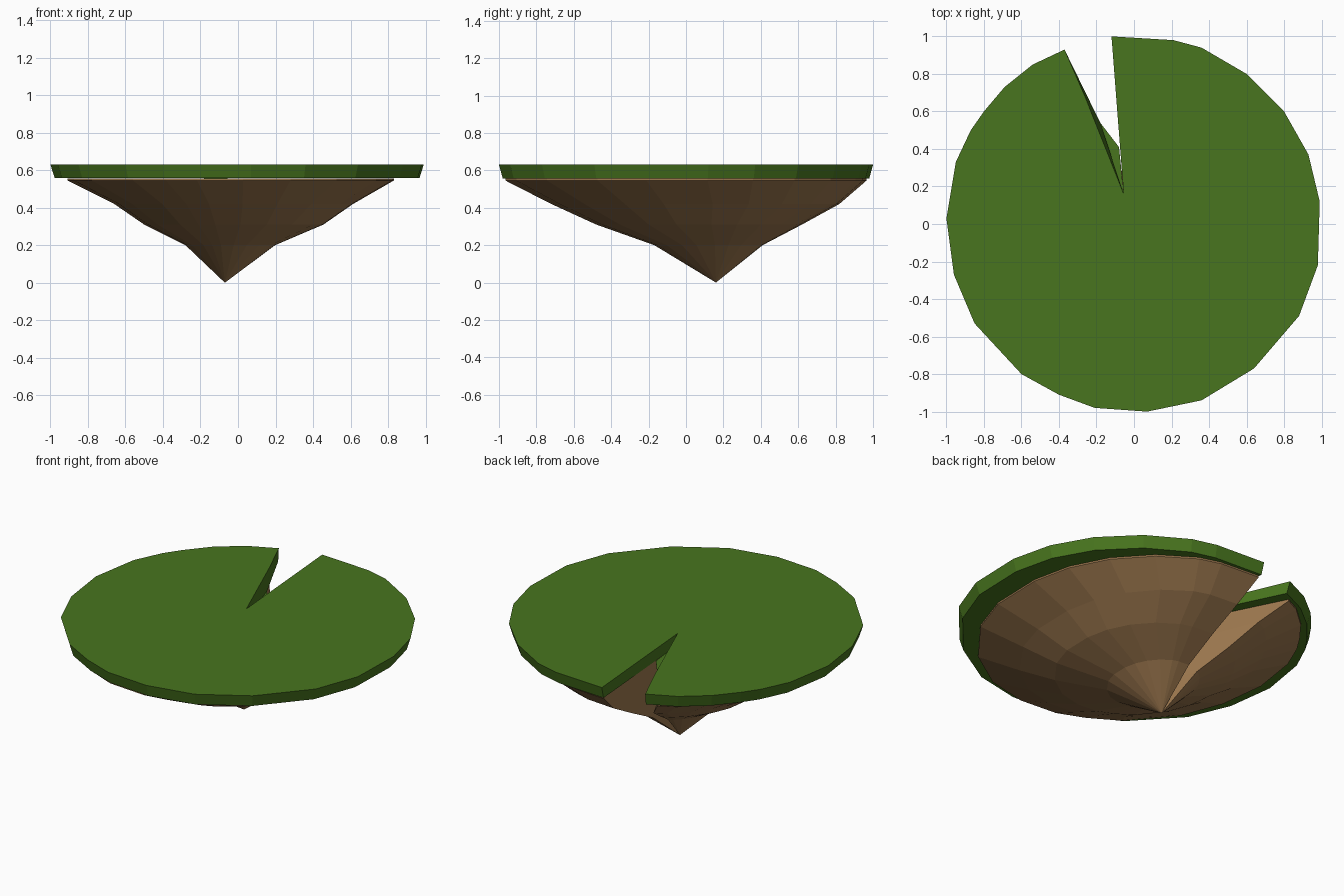
import bpy, bmesh

if "Cube" in bpy.data.objects:
    bpy.data.objects.remove(bpy.data.objects["Cube"])


def material(name, rgb):
    m = bpy.data.materials.new(name)
    m.diffuse_color = (*rgb, 1)
    m.use_nodes = True
    m.node_tree.nodes["Principled BSDF"].inputs["Base Color"].default_value = m.diffuse_color
    return m


grass_green = material("grass green", (0.065, 0.178, 0.013))
earth_brown = material("earth brown", (0.34, 0.19, 0.078))

AXIS = (-0.055, 0.16)  # inner end of the split, above the tip

# Rim outline seen from above, clockwise from one side of the split to the other
OUTLINE = [(-.12, 1), (.21, .98), (.36, .94), (.6, .8), (.8, .6), (.93, .37),
           (.99, .12), (.98, -.22), (.88, -.49), (.64, -.77), (.36, -.94),
           (.07, -1), (-.21, -.98), (-.4, -.91), (-.6, -.8), (-.85, -.53),
           (-.96, -.27), (-1, .03), (-.95, .33), (-.87, .5), (-.8, .6),
           (-.69, .73), (-.54, .85), (-.37, .93)]
# The earth's split is slightly wider than the grass's
EARTH = [(-.085, 1)] + OUTLINE[1:-1] + [(-.43, .90)]


def ring(cx, cy, rx, ry, z, outline=EARTH, inner=()):
    """Scaled outline, closed through the split's inner points."""
    pts = [(cx + rx * x, cy + ry * y) for x, y in outline]
    return [(x, y, z) for x, y in pts + list(inner) + [AXIS]]


def finish(name, bm, mat):
    bmesh.ops.recalc_face_normals(bm, faces=bm.faces)
    me = bpy.data.meshes.new(name)
    bm.to_mesh(me)
    bm.free()
    me.materials.append(mat)
    bpy.context.collection.objects.link(bpy.data.objects.new(name, me))


def loft(name, rings, mat, tip=None):
    bm = bmesh.new()
    levels = [[bm.verts.new(p) for p in r] for r in rings]
    n = len(levels[0])
    for a, b in zip(levels, levels[1:]):
        for i in range(n):
            j = (i + 1) % n
            bm.faces.new((a[i], a[j], b[j], b[i]))
    caps = [levels[-1]]
    if tip:
        t = bm.verts.new(tip)
        for i in range(n):
            bm.faces.new((t, levels[0][i], levels[0][(i + 1) % n]))
    else:
        caps.append(levels[0])
    # flat caps fan out from the inner end of the split
    for c in caps:
        for i in range(n - 2):
            bm.faces.new((c[-1], c[i], c[i + 1]))
    finish(name, bm, mat)


# Grass slab with the wedge-shaped split
loft("grass_top", [ring(0, 0, .977, .98, .557, OUTLINE, [(-.18, .54)]),
                   ring(0, 0, 1, 1, .63, OUTLINE, [(-.27, .70)])], grass_green)

# Small grass ledge in the inner corner of the split
bm = bmesh.new()
corner = [(-.18, .54), (-.08, .41), AXIS]
low = [bm.verts.new((x, y, .555)) for x, y in corner]
high = [bm.verts.new((x, y, .561)) for x, y in corner]
bm.faces.new(low)
bm.faces.new(high)
for i in range(3):
    j = (i + 1) % 3
    bm.faces.new((low[i], low[j], high[j], high[i]))
finish("grass_ledge", bm, grass_green)

# Earth underside: stepped cone down to an off-centre tip
loft("earth_base", [ring(-.04, .12, .24, .29, .20),
                    ring(-.02, .07, .48, .55, .31),
                    ring(-.02, .05, .64, .77, .42),
                    ring(-.035, 0, .875, .965, .545),
                    ring(-.035, 0, .875, .965, .555)],
     earth_brown, tip=(-.07, .16, 0))
